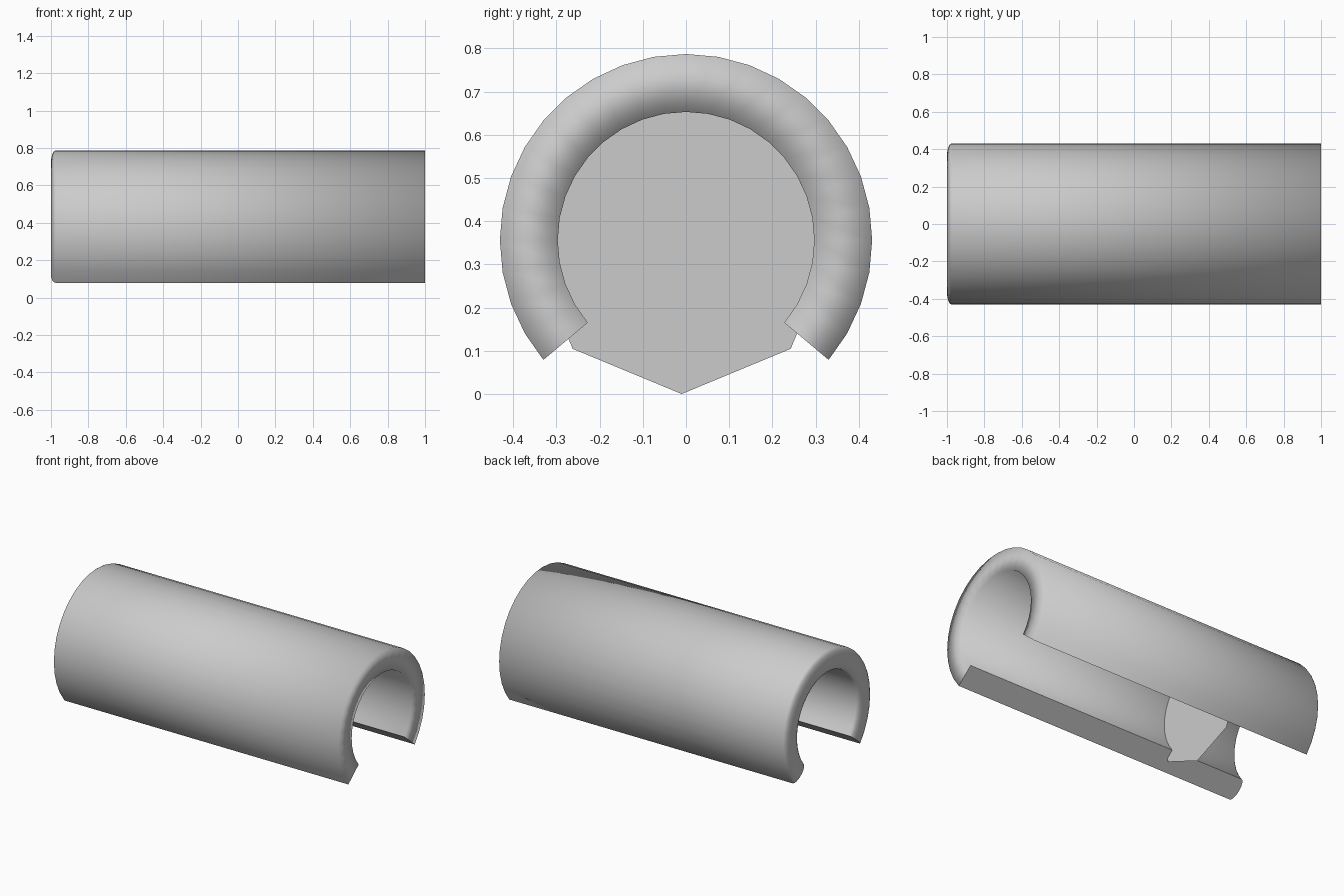
import bpy, bmesh
from math import sin, cos, radians, pi

if "Cube" in bpy.data.objects:
    bpy.data.objects.remove(bpy.data.objects["Cube"])

CENTRE_Z = 0.356
R_OUT, R_IN = 0.431, 0.297


def make_object(name, bm):
    mesh = bpy.data.meshes.new(name)
    bm.to_mesh(mesh)
    bm.free()
    obj = bpy.data.objects.new(name, mesh)
    bpy.context.collection.objects.link(obj)
    return obj


# Open shell: wall section (x, radius), flat at +x and gently rounded at -x,
# swept around the axis and left open at the bottom
mid, half = (R_OUT + R_IN) / 2, (R_OUT - R_IN) / 2
section = [(1.0, R_IN), (1.0, R_OUT)]
for i in range(9):
    a = pi * i / 8
    section.append((-0.975 - 0.025 * sin(a), mid + half * cos(a)))

bm = bmesh.new()
rings = []
for deg in range(-130, 131, 10):
    t = radians(deg)
    rings.append([bm.verts.new((x, r * sin(t), CENTRE_Z + r * cos(t)))
                  for x, r in section])
n = len(section)
for a, b in zip(rings, rings[1:]):
    for i in range(n):
        j = (i + 1) % n
        bm.faces.new((a[i], a[j], b[j], b[i]))
lips = [bm.faces.new(rings[0]), bm.faces.new(rings[-1])]
bmesh.ops.recalc_face_normals(bm, faces=bm.faces[:])
for f in bm.faces:
    f.smooth = f not in lips
for f in lips:
    for e in f.edges:
        e.smooth = False
make_object("open_shell", bm)

# Flat octagonal plate across the inside, its rim buried in the wall
bm = bmesh.new()
R_PLATE = 0.357
bm.faces.new([bm.verts.new((-0.47, -0.01 + R_PLATE * cos(i * pi / 4),
                            R_PLATE + R_PLATE * sin(i * pi / 4)))
              for i in range(8)])
make_object("inner_plate", bm)
